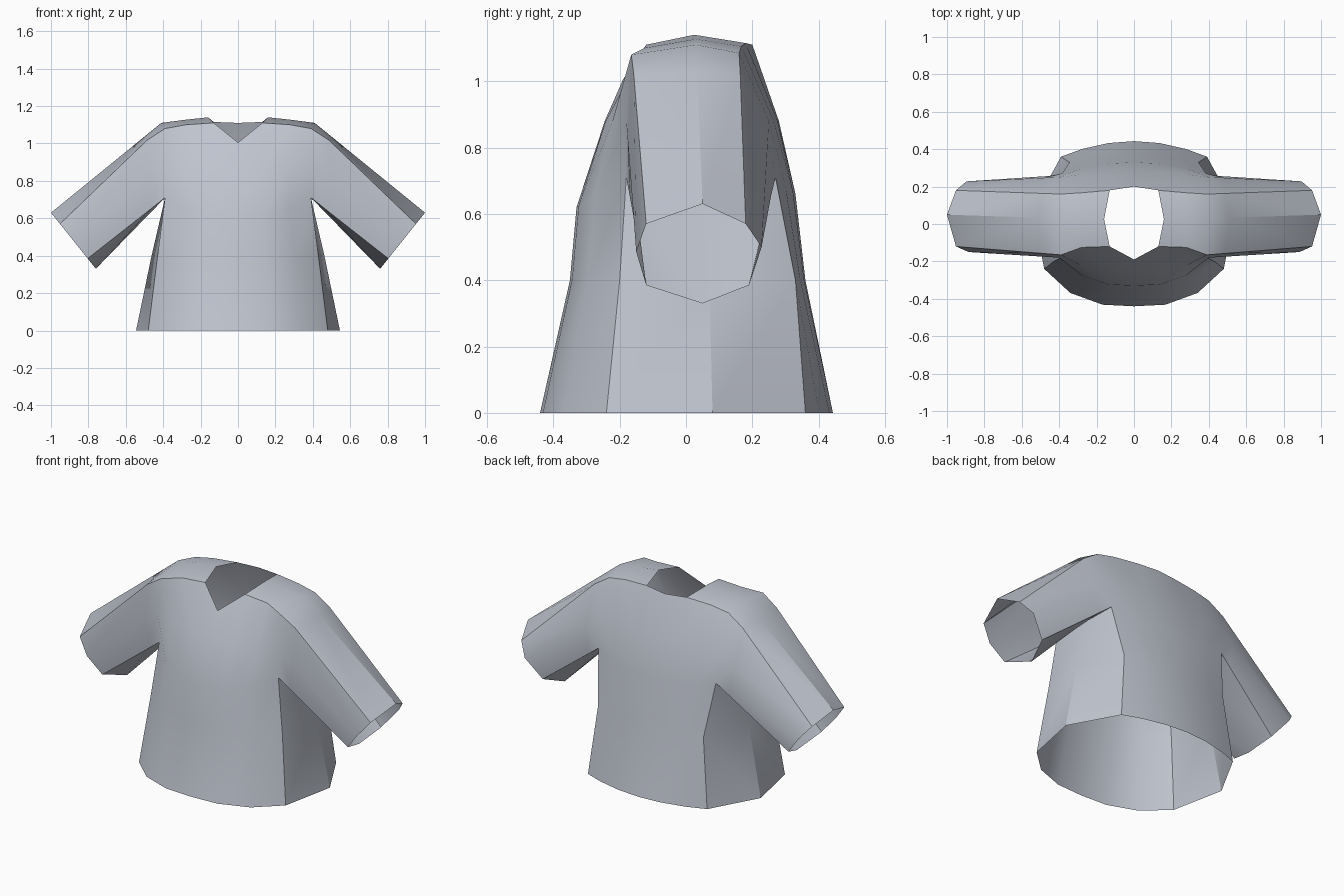
import bpy
import bmesh
import math
from mathutils import Vector

cube = bpy.data.objects.get("Cube")
if cube:
    bpy.data.objects.remove(cube, do_unlink=True)

# Cloth colour
cloth = bpy.data.materials.new("grey blue cloth")
cloth.use_nodes = True
colour = (0.53, 0.56, 0.63, 1)
cloth.diffuse_color = colour
cloth.node_tree.nodes["Principled BSDF"].inputs["Base Color"].default_value = colour

bm = bmesh.new()


def strip(first, second, closed=False):
    """Bridge two equally long rows of vertices with faces."""
    count = len(first) if closed else len(first) - 1
    for i in range(count):
        j = (i + 1) % len(first)
        bm.faces.new((first[i], first[j], second[j], second[i]))


def panel(centre, corner, top, power):
    """Rows of vertices from hem to yoke, curving from the centre line to the side."""
    rows = []
    for (y, z), (cx, cy, cz) in zip(centre, corner):
        row = []
        for step in (0, 0.35, 0.71, 1):
            bend = step ** power
            row.append(bm.verts.new((cx * step, y + (cy - y) * bend, z + (cz - z) * bend)))
        rows.append(row)
    rows.append([bm.verts.new(p) for p in top])
    for lower, upper in zip(rows, rows[1:]):
        strip(lower, upper)
    return rows


# Front and back of the body, from the hem up to the shoulder seams
front = panel(
    centre=[(-0.44, 0), (-0.35, 0.4), (-0.33, 0.62), (-0.245, 0.88)],
    corner=[(0.48, -0.24, 0), (0.43, -0.2, 0.4), (0.39, -0.18, 0.71), (0.4, -0.18, 0.88)],
    top=[(0, -0.19, 1.005), (0.13, -0.12, 1.11), (0.28, -0.125, 1.1), (0.39, -0.165, 1.08)],
    power=3)
back = panel(
    centre=[(0.443, 0), (0.36, 0.4), (0.33, 0.66), (0.28, 0.88)],
    corner=[(0.39, 0.36, 0), (0.345, 0.33, 0.4), (0.385, 0.27, 0.71), (0.4, 0.25, 0.88)],
    top=[(0, 0.2, 1.11), (0.13, 0.18, 1.115), (0.28, 0.167, 1.105), (0.39, 0.16, 1.085)],
    power=2)

# Side panel below the armpit
side = [bm.verts.new(p) for p in ((0.545, 0.08, 0), (0.462, 0.07, 0.4), (0.39, 0.05, 0.71))]
strip([row[-1] for row in front[:3]], side)
strip(side, [row[-1] for row in back[:3]])

# Shoulder yoke, from the neck to the sleeve
ridge = [bm.verts.new(p) for p in ((0.16, 0.025, 1.14), (0.28, 0.03, 1.127), (0.41, 0.03, 1.11))]
strip(front[-1][1:], ridge)
strip(ridge, back[-1][1:])

# Sleeve, from the armhole to a slanted cuff
armhole = [ridge[-1], front[4][-1], front[3][-1], front[2][-1], side[-1],
           back[2][-1], back[3][-1], back[4][-1]]
cuff_outline = [(0.05, 0.63), (-0.12, 0.57), (-0.15, 0.485), (-0.12, 0.385),
                (0.05, 0.33), (0.19, 0.385), (0.228, 0.5), (0.18, 0.57)]
cuff = [bm.verts.new((0.76 + (z - 0.33) * 0.8, y, z)) for y, z in cuff_outline]
elbow = []
for i, (a, b) in enumerate(zip(armhole, cuff)):
    lift = 0.025 if i in (1, 7) else 0
    elbow.append(bm.verts.new(a.co.lerp(b.co, 0.17) + Vector((0, 0, lift))))
strip(armhole, elbow, closed=True)
strip(elbow, cuff, closed=True)

# Face the cloth outwards
bmesh.ops.recalc_face_normals(bm, faces=bm.faces[:])
bm.normal_update()
if bm.faces[:][0].normal.y > 0:
    bmesh.ops.reverse_faces(bm, faces=bm.faces[:])

mesh = bpy.data.meshes.new("shirt")
bm.to_mesh(mesh)
bm.free()
mesh.materials.append(cloth)
shirt = bpy.data.objects.new("shirt", mesh)
bpy.context.collection.objects.link(shirt)

# Mirror the left half to the right
mirror = shirt.modifiers.new("mirror", "MIRROR")
mirror.use_clip = True
mirror.merge_threshold = 0.001

bpy.ops.object.select_all(action="DESELECT")
shirt.select_set(True)
bpy.context.view_layer.objects.active = shirt
bpy.ops.object.modifier_apply(modifier=mirror.name)
bpy.ops.object.shade_smooth_by_angle(angle=math.radians(35))
